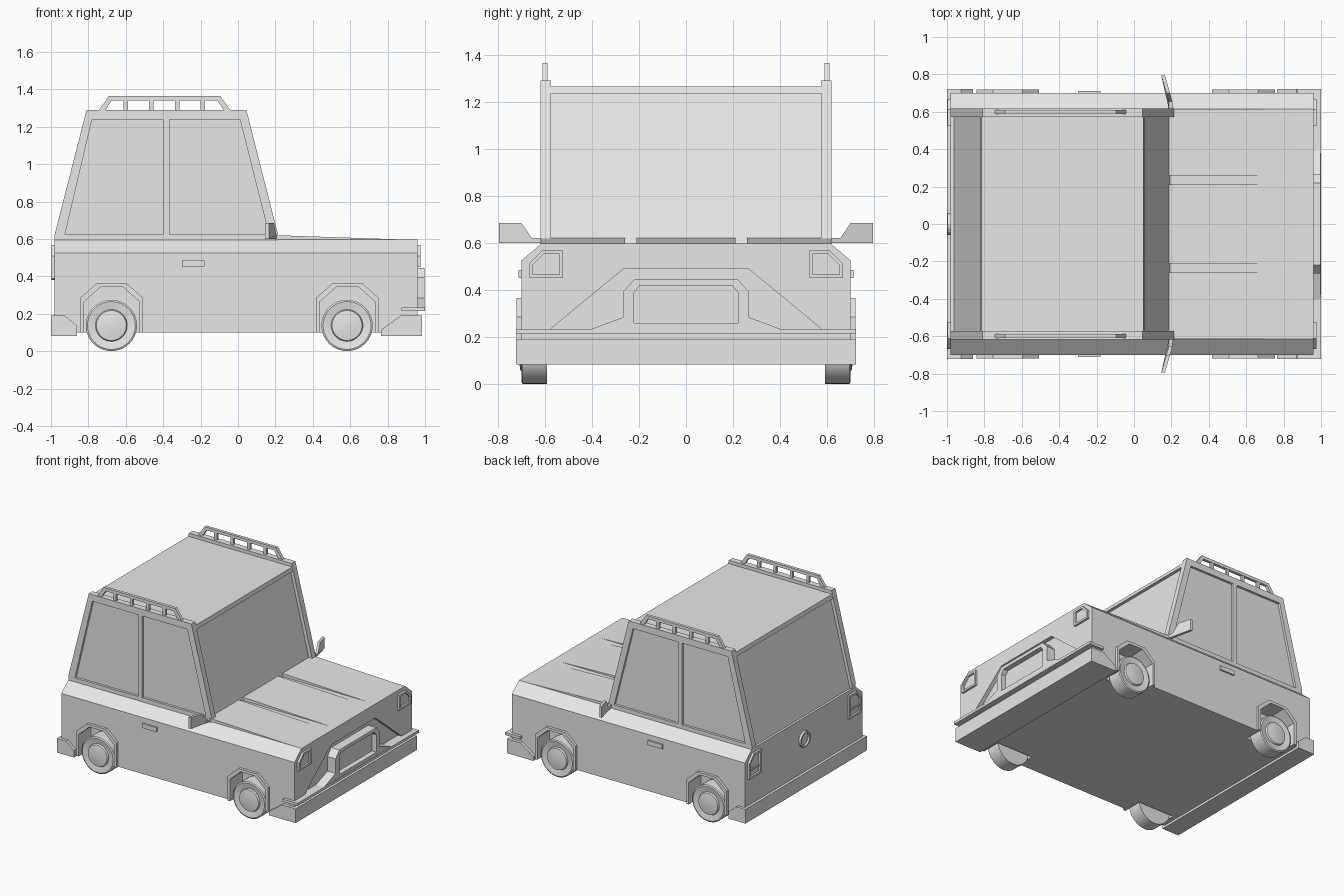
import bpy, bmesh, math
from mathutils import Matrix, Vector

if "Cube" in bpy.data.objects:
    bpy.data.objects.remove(bpy.data.objects["Cube"])

grey = bpy.data.materials.new("plain_grey")
grey.use_nodes = True
grey.diffuse_color = (0.8, 0.8, 0.8, 1)
grey.node_tree.nodes["Principled BSDF"].inputs["Base Color"].default_value = (0.8, 0.8, 0.8, 1)


def finish(name, bm):
    mesh = bpy.data.meshes.new(name)
    bm.to_mesh(mesh)
    bm.free()
    mesh.materials.append(grey)
    obj = bpy.data.objects.new(name, mesh)
    bpy.context.collection.objects.link(obj)
    return obj


def prism(name, axis, points, a, b, rim=0, depth=0):
    """Extrude a profile along an axis from a to b; rim and depth sink the b face."""
    def place(p, t):
        return Vector((t, p[0], p[1]) if axis == "x" else (p[0], t, p[1]))
    bm = bmesh.new()
    face = bm.faces.new([bm.verts.new(place(p, a)) for p in points])
    new = bmesh.ops.extrude_face_region(bm, geom=[face])["geom"]
    shift = place((0, 0), b - a)
    bmesh.ops.translate(bm, vec=shift, verts=[v for v in new if isinstance(v, bmesh.types.BMVert)])
    cap = [f for f in new if isinstance(f, bmesh.types.BMFace)]
    bmesh.ops.recalc_face_normals(bm, faces=bm.faces)
    if rim:
        bmesh.ops.inset_region(bm, faces=cap, thickness=rim, use_even_offset=True)
        bmesh.ops.inset_region(bm, faces=cap, thickness=0, depth=-depth)
    return finish(name, bm)


def box(name, x0, x1, y0, y1, z0, z1):
    return prism(name, "y", [(x0, z0), (x1, z0), (x1, z1), (x0, z1)], y0, y1)


def cut(obj, cutters):
    for c in cutters:
        c.hide_render = True
        mod = obj.modifiers.new("cut", "BOOLEAN")
        mod.operation, mod.solver, mod.object = "DIFFERENCE", "EXACT", c
    bpy.context.view_layer.update()
    result = bpy.data.meshes.new_from_object(obj.evaluated_get(bpy.context.evaluated_depsgraph_get()))
    obj.modifiers.clear()
    obj.data = result
    for c in cutters:
        bpy.data.objects.remove(c)


def flip(points, s):
    return [(p * s, q) for p, q in points]


def arch(cx, half, top, low):
    """Octagonal wheel arch outline, open end first."""
    c = half - 0.09
    side = [(half, low), (half, top - 0.08), (c, top)]
    return [(cx - p, q) for p, q in side] + [(cx + p, q) for p, q in reversed(side)]


AXLES = {"rear": -0.675, "front": 0.585}
SIDES = {"right": -1, "left": 1}

# Lower body with wheel wells and a grille recess
half_body = [(0.70, 0.10), (0.70, 0.525), (0.615, 0.597)]
body = prism("body", "x", half_body + flip(half_body[::-1], -1), -0.98, 0.96)
wells = [prism("well_cutter", "y", arch(cx, 0.15, 0.345, 0.05), s * 0.57, s * 0.8)
         for cx in AXLES.values() for s in SIDES.values()]
recess = [(-0.575, 0.235), (0.575, 0.235), (0.265, 0.49), (-0.265, 0.49)]
cut(body, wells + [prism("recess_cutter", "x", recess, 0.93, 1.1)])

# Sloping bonnet panels separated by two grooves
for name, y0, y1 in (("right", -0.615, -0.26), ("middle", -0.21, 0.21), ("left", 0.26, 0.615)):
    prism("bonnet_" + name, "y", [(0.18, 0.59), (0.90, 0.59), (0.90, 0.597), (0.18, 0.621)], y0, y1)

# Cabin: recessed glass core, roof slab, side frames with window recesses
prism("cabin_glass", "y", [(-0.965, 0.59), (0.195, 0.59), (0.03, 1.25), (-0.795, 1.25)], -0.58, 0.58)
prism("roof", "y", [(-0.822, 1.235), (0.057, 1.235), (0.05, 1.265), (-0.815, 1.265)], -0.58, 0.58)
frame = [(-0.98, 0.59), (0.215, 0.59), (0.215, 0.62), (0.045, 1.29), (-0.81, 1.29), (-0.98, 0.625)]
rear_window = [(-0.925, 0.625), (-0.40, 0.625), (-0.40, 1.24), (-0.78, 1.24)]
front_window = [(-0.365, 0.625), (0.165, 0.625), (0.01, 1.24), (-0.365, 1.24)]
for side, s in SIDES.items():
    panel = prism("cabin_frame_" + side, "y", frame, s * 0.573, s * 0.618)
    cut(panel, [prism("window_cutter", "y", w, s * 0.6, s * 0.7) for w in (rear_window, front_window)])

# Roof rails
for side, s in SIDES.items():
    rail = [(-0.75, 1.28), (-0.69, 1.365), (-0.095, 1.365), (-0.035, 1.28),
            (-0.07, 1.28), (-0.11, 1.342), (-0.675, 1.342), (-0.715, 1.28)]
    prism("roof_rail_" + side, "y", rail, s * 0.588, s * 0.61)
    for i in range(4):
        x = -0.60 + i * 0.137
        box("rail_post_" + side, x - 0.012, x + 0.012, s * 0.59, s * 0.608, 1.28, 1.345)

# Wheels: a turned profile of (distance outward, radius)
tyre = [(0.59, 0), (0.59, 0.137), (0.695, 0.137), (0.70, 0.128), (0.692, 0.085), (0.704, 0.08), (0.712, 0.03), (0.712, 0)]
for end, cx in AXLES.items():
    for side, s in SIDES.items():
        bm = bmesh.new()
        verts = [bm.verts.new((0, s * y, r)) for y, r in tyre]
        edges = [bm.edges.new(pair) for pair in zip(verts, verts[1:])]
        bmesh.ops.spin(bm, geom=verts + edges, axis=(0, 1, 0), cent=(0, 0, 0),
                       steps=40, angle=math.tau, use_merge=True)
        bmesh.ops.remove_doubles(bm, verts=bm.verts, dist=0.0005)
        bmesh.ops.recalc_face_normals(bm, faces=bm.faces)
        bmesh.ops.translate(bm, vec=(cx - 0.002, 0, 0.138), verts=bm.verts)
        wheel = finish(f"wheel_{end}_{side}", bm)
        bpy.ops.object.select_all(action="DESELECT")
        wheel.select_set(True)
        bpy.context.view_layer.objects.active = wheel
        bpy.ops.object.shade_smooth_by_angle(angle=math.radians(35))
        # Arch trim
        trim = arch(cx, 0.168, 0.365, 0.10) + arch(cx, 0.148, 0.345, 0.10)[::-1]
        prism(f"arch_trim_{end}_{side}", "y", trim, s * 0.66, s * 0.72)

# Bumpers and the bar above the front one
prism("front_bumper", "y", [(0.765, 0.083), (0.985, 0.083), (0.985, 0.19), (0.87, 0.19), (0.765, 0.115)], -0.722, 0.722)
prism("rear_bumper", "y", [(-1.0, 0.083), (-0.86, 0.083), (-0.86, 0.135), (-0.925, 0.19), (-1.0, 0.19)], -0.722, 0.722)
box("bumper_bar", 0.875, 1.0, -0.722, 0.722, 0.215, 0.235)

# Grille surround with sunken centre
half_grille = [(0.40, 0.235), (0.265, 0.285), (0.265, 0.395), (0.22, 0.445)]
prism("grille_surround", "x", half_grille + flip(half_grille[::-1], -1), 0.92, 0.998)
half_hole = [(0.22, 0.26), (0.22, 0.39), (0.195, 0.42)]
cut(bpy.data.objects["grille_surround"],
    [prism("grille_cutter", "x", half_hole + flip(half_hole[::-1], -1), 0.96, 1.1)])

# Lamps, mirrors and door handles
head = [(0.523, 0.45), (0.668, 0.45), (0.668, 0.51), (0.613, 0.567), (0.523, 0.567)]
tail = [(0.523, 0.39), (0.668, 0.39), (0.668, 0.51), (0.613, 0.567), (0.523, 0.567)]
mirror = [(0.60, 0.60), (0.795, 0.60), (0.795, 0.685), (0.70, 0.685), (0.655, 0.62), (0.60, 0.62)]
for side, s in SIDES.items():
    prism("headlamp_" + side, "x", flip(head, s), 0.94, 0.976, rim=0.015, depth=0.014)
    prism("tail_lamp_" + side, "x", flip(tail, s), -0.96, -0.996, rim=0.015, depth=0.014)
    box("tail_lamp_bar_" + side, -0.99, -0.975, s * 0.53, s * 0.66, 0.445, 0.457)
    wing = prism("mirror_" + side, "x", flip(mirror, s), 0.19, 0.21)
    for v in wing.data.vertices:
        v.co.x -= 0.29 * max(0, abs(v.co.y) - 0.64)
    box("door_handle_" + side, -0.30, -0.18, s * 0.69, s * 0.712, 0.452, 0.485)

# Round badge plate on the tail
circle = [(0.06 * math.cos(a), 0.44 + 0.06 * math.sin(a)) for a in (math.tau * i / 16 for i in range(16))]
prism("tail_badge", "x", circle, -0.97, -0.997, rim=0.013, depth=0.014)
